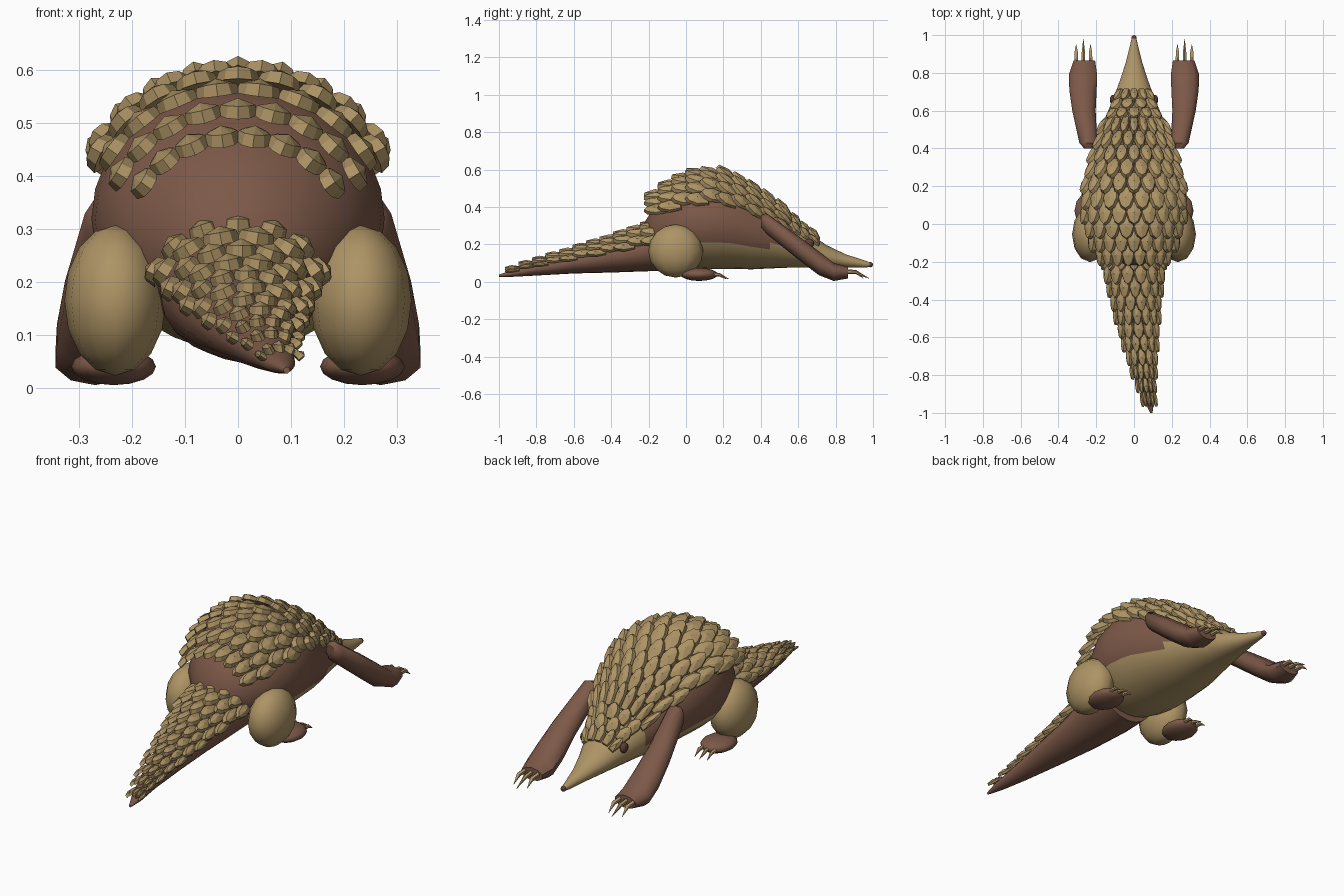
import bpy, bmesh
from math import sin, cos, pi, radians
from mathutils import Vector, Matrix

if "Cube" in bpy.data.objects:
    bpy.data.objects.remove(bpy.data.objects["Cube"])


def material(name, r, g, b):
    m = bpy.data.materials.new(name)
    m.use_nodes = True
    m.diffuse_color = (r, g, b, 1)
    m.node_tree.nodes["Principled BSDF"].inputs["Base Color"].default_value = (r, g, b, 1)
    return m


BROWN = material("skin brown", 0.20, 0.098, 0.064)
TAN = material("scale tan", 0.42, 0.295, 0.13)
DARK = material("eye brown", 0.11, 0.05, 0.034)


def finish(name, bm, mats, smooth=None):
    bmesh.ops.recalc_face_normals(bm, faces=bm.faces)
    mesh = bpy.data.meshes.new(name)
    bm.to_mesh(mesh)
    bm.free()
    for m in mats:
        mesh.materials.append(m)
    ob = bpy.data.objects.new(name, mesh)
    bpy.context.collection.objects.link(ob)
    if smooth:
        bpy.ops.object.select_all(action='DESELECT')
        ob.select_set(True)
        bpy.context.view_layer.objects.active = ob
        bpy.ops.object.shade_smooth_by_angle(angle=radians(smooth))
    return ob


# Section format: y, centre x, centre z, half width, half height
def point(s, a):
    return Vector((s[1] + s[3] * sin(a), s[0], s[2] + s[4] * cos(a)))


def loft(name, sections, sides, mats, rule=None, smooth=50):
    bm = bmesh.new()
    rings = [[bm.verts.new(point(s, 2 * pi * i / sides)) for i in range(sides)]
             for s in sections]
    for a, b in zip(rings, rings[1:]):
        for i in range(sides):
            j = (i + 1) % sides
            bm.faces.new((a[i], a[j], b[j], b[i]))
    bm.faces.new(rings[0])
    bm.faces.new(rings[-1])
    if rule:
        for f in bm.faces:
            f.material_index = int(rule(f.calc_center_median()))
    return finish(name, bm, mats, smooth)


def ellipsoid(name, centre, radii, mat, u=12, v=8, smooth=60):
    bm = bmesh.new()
    bmesh.ops.create_uvsphere(bm, u_segments=u, v_segments=v, radius=1,
                              matrix=Matrix.LocRotScale(Vector(centre), None, Vector(radii)))
    return finish(name, bm, [mat], smooth)


def sample(sections, y):
    # sections run from low y to high y
    for a, b in zip(sections, sections[1:]):
        if y <= b[0]:
            break
    t = (y - a[0]) / (b[0] - a[0])
    return [p + (q - p) * t for p, q in zip(a, b)]


# Shield-shaped scale: u across, v from root to tip
OUTLINE = [(-.36, 0), (.36, 0), (.5, .5), (.3, .86), (0, 1), (-.3, .86), (-.5, .5)]


def add_scale(bm, root, back, across, normal, width, length, thick):
    def place(u, v, h):
        return bm.verts.new(root + across * u * width + back * v * length + normal * h)
    low = [place(u, v, 0) for u, v in OUTLINE]
    top = [place(u * .86, .03 + v * .92, thick * (.6 + .4 * v)) for u, v in OUTLINE]
    ridge = place(0, .5, thick * 1.35)
    bm.faces.new(low[::-1])
    for i in range(len(low)):
        j = (i + 1) % len(low)
        bm.faces.new((low[i], low[j], top[j], top[i]))
        bm.faces.new((top[i], top[j], ridge))


def scale_rows(name, sections, rows, lift, pull):
    """rows: root y, scale count, half angle in degrees, length, thickness"""
    bm = bmesh.new()
    for y, count, half, length, thick in rows:
        s = sample(sections, y)
        ahead, behind = sample(sections, y + .05), sample(sections, y - .05)
        step = 2 * radians(half) / count
        for i in range(count):
            a = (i + .5) * step - radians(half)
            across = (point(s, a + .05) - point(s, a - .05)).normalized()
            back = (point(behind, a) - point(ahead, a)).normalized()
            back = (back + Vector((0, -pull(y), 0))).normalized()
            normal = across.cross(back).normalized()
            if normal.dot(point(s, a) - point(s, a + pi)) < 0:
                normal.negate()
            across = back.cross(normal)
            width = (point(s, a + step / 2) - point(s, a - step / 2)).length * 1.15
            tip = (back + normal * lift).normalized()
            add_scale(bm, point(s, a), tip, across, across.cross(tip) *
                      (1 if across.cross(tip).dot(normal) > 0 else -1), width, length, thick)
    return finish(name, bm, [TAN])


# Body and head in one tapering form, tan on the belly and face
BODY = [(-.22, 0, .26, .06, .06), (-.17, 0, .275, .14, .13), (-.1, 0, .29, .21, .185),
        (0, 0, .31, .255, .23), (.06, 0, .317, .27, .243), (.12, 0, .32, .277, .25),
        (.19, 0, .317, .272, .247), (.25, 0, .31, .262, .24), (.35, 0, .28, .235, .213),
        (.45, 0, .25, .2, .178), (.55, 0, .213, .158, .137), (.65, 0, .172, .115, .096),
        (.75, 0, .137, .078, .06), (.85, 0, .113, .045, .036), (.95, 0, .096, .02, .02),
        (.985, 0, .092, .012, .012)]
loft("body_and_head", BODY, 28, [BROWN, TAN],
     lambda c: c.y > .53 or (c.z < (.19 if c.y < .4 else .21) and c.y > -.12))

# Tail curving to one side
TAIL = [(-1, .092, .033, .006, .006), (-.93, .08, .045, .028, .018), (-.8, .055, .07, .05, .036),
        (-.6, .03, .103, .085, .058), (-.4, .01, .135, .115, .085), (-.2, 0, .17, .145, .113),
        (-.05, 0, .19, .15, .13)]
loft("tail", TAIL, 20, [BROWN])

# Overlapping scales on back, crown and tail
back_rows = [(.56 - .073 * i, 9 - i % 2, 70 - 4 * (i % 2), .13, .024) for i in range(10)]
scale_rows("back_scales", BODY, back_rows, .14, lambda y: min(1.2, max(0, (.2 - y) * 4)))
crown_rows = [(.71 - .05 * i, 5 - i % 2, 62, .085, .022) for i in range(3)]
scale_rows("crown_scales", BODY, crown_rows, .12, lambda y: 0)
tail_rows = [(-.12 - .077 * i, 7 - i % 2 - i // 5, 82 - 6 * (i % 2), .13 - .005 * i, .024 - .001 * i)
             for i in range(11)]
scale_rows("tail_scales", TAIL, tail_rows, .14, lambda y: .2)

# Limbs, claws and eyes on both sides
ARM = [(.40, .24, .325, .025, .03), (.43, .242, .312, .05, .055), (.6, .265, .183, .065, .063),
       (.71, .27, .1, .076, .064), (.79, .27, .053, .079, .048), (.865, .263, .05, .06, .032)]
for label, side in (("left", 1), ("right", -1)):
    loft(label + "_front_leg", [(y, side * x, z, w, h) for y, x, z, w, h in ARM], 10, [BROWN])
    ellipsoid(label + "_thigh", (side * .232, -.055, .165), (.096, .147, .142), TAN)
    ellipsoid(label + "_hind_foot", (side * .235, .07, .04), (.08, .1, .035), BROWN)
    for n in (-1, 0, 1):
        reach = .03 * (n == 0)
        x = side * (.268 + .038 * n)
        loft(f"{label}_front_claw_{n + 2}",
             [(.845, x, .056, .011, .013), (.91, x, .052, .01, .011),
              (.95 + reach, x, .018, .001, .001)], 6, [TAN])
        x = side * (.235 + .035 * n)
        loft(f"{label}_hind_claw_{n + 2}",
             [(.13, x, .04, .01, .012), (.18, x, .038, .009, .01),
              (.215 + reach / 2, x, .015, .001, .001)], 6, [TAN])
    ellipsoid(label + "_eye", (side * .112, .658, .205), (.016, .026, .026), DARK, 10, 6)

# Nose tip
ellipsoid("nose", (0, .985, .092), (.014, .015, .014), DARK, 10, 6)
